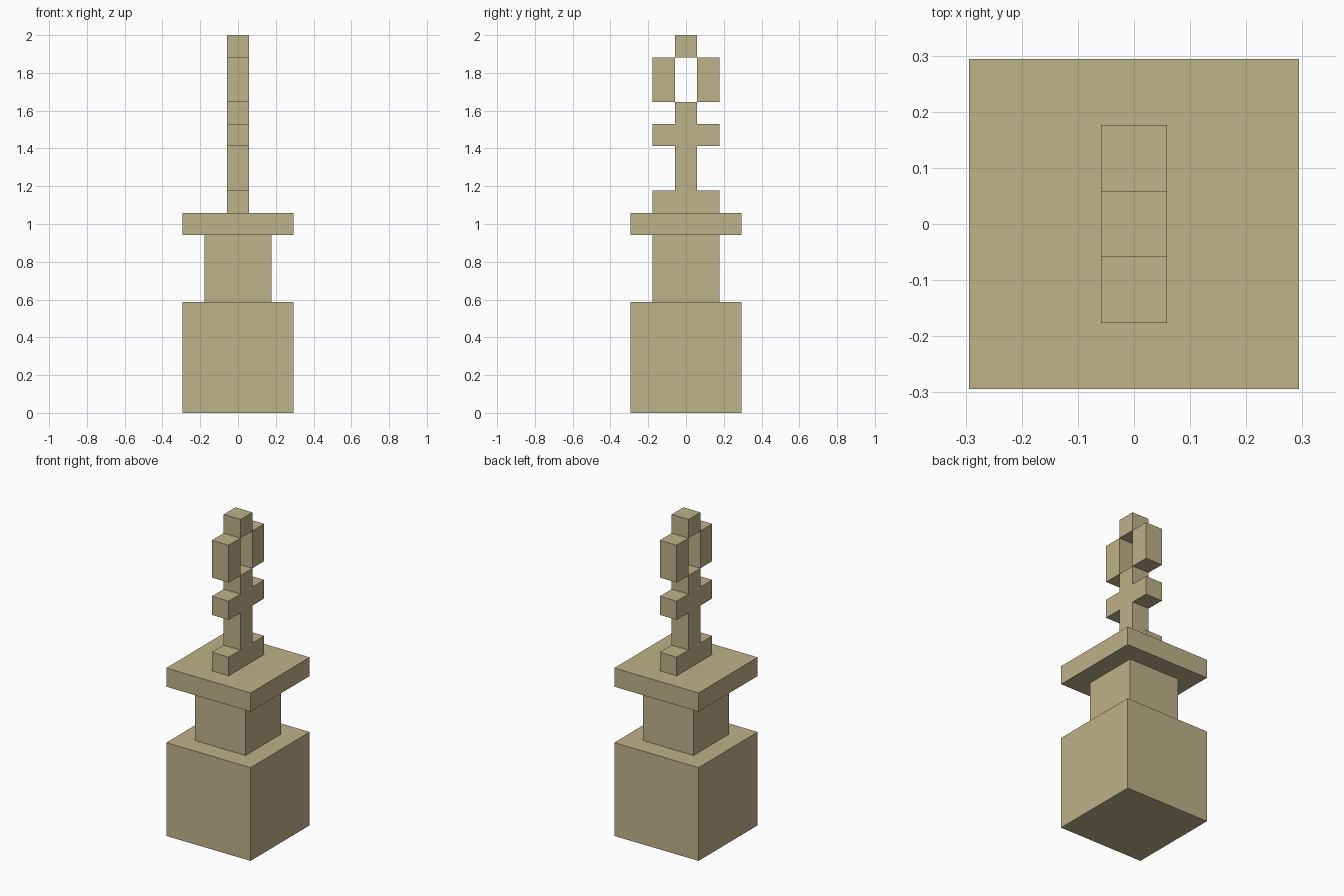
import bpy
import bmesh
from mathutils import Matrix, Vector

default = bpy.data.objects.get("Cube")
if default:
    bpy.data.objects.remove(default, do_unlink=True)

# The whole model sits on a block grid, seventeen blocks tall
U = 2 / 17

sandstone = bpy.data.materials.new("sandstone")
colour = (0.515, 0.445, 0.254, 1)
sandstone.diffuse_color = colour
sandstone.use_nodes = True
sandstone.node_tree.nodes["Principled BSDF"].inputs["Base Color"].default_value = colour


def block(name, width, depth, bottom, top, y=0):
    """Box measured in grid blocks, centred on x = 0."""
    size = Vector((width, depth, top - bottom)) * U
    centre = Vector((0, y, (bottom + top) / 2)) * U
    bm = bmesh.new()
    bmesh.ops.create_cube(bm, size=1, matrix=Matrix.LocRotScale(None, None, size))
    mesh = bpy.data.meshes.new(name)
    bm.to_mesh(mesh)
    bm.free()
    mesh.materials.append(sandstone)
    obj = bpy.data.objects.new(name, mesh)
    obj.location = centre
    bpy.context.collection.objects.link(obj)
    return obj


# Pedestal
block("base", 5, 5, 0, 5)
block("neck", 3, 3, 5, 8)
block("top_slab", 5, 5, 8, 9)

# Looped cross standing on the slab
block("cross_foot", 1, 3, 9, 10)
block("cross_stem", 1, 1, 10, 14)
for side, y in (("front", -1), ("back", 1)):
    block(side + "_arm", 1, 1, 12, 13, y)
    block(side + "_loop_side", 1, 1, 14, 16, y)
block("loop_top", 1, 1, 16, 17)
